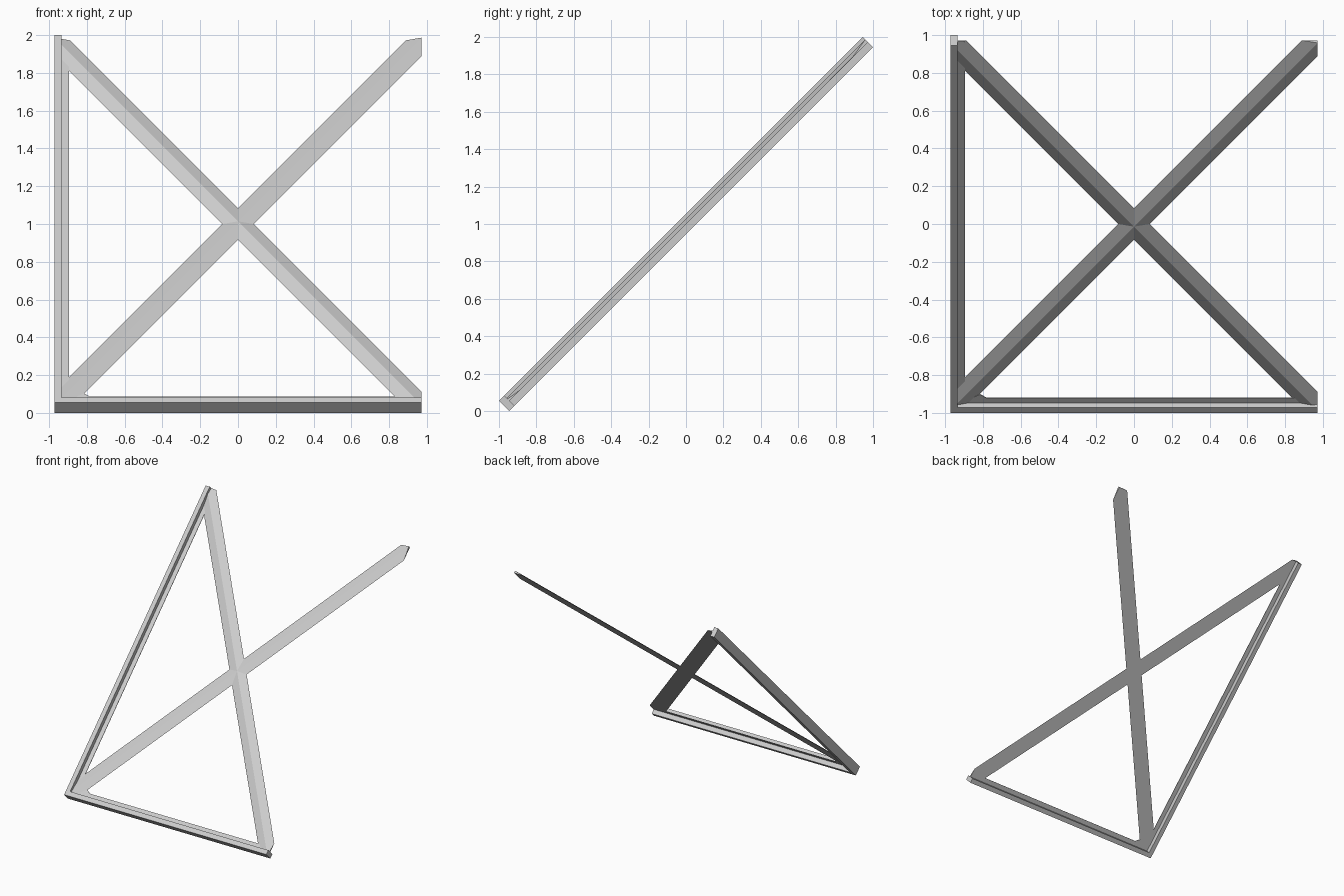
import bpy, bmesh, math
from mathutils import Vector

if "Cube" in bpy.data.objects:
    bpy.data.objects.remove(bpy.data.objects["Cube"], do_unlink=True)

HX = 0.9725                  # half width of the frame
HV = HX * math.sqrt(2)       # half length along the slope
T = 0.039                    # rail width and half thickness
RIDGE = 0.02                 # height of the brace ridge

grey = bpy.data.materials.new("light_grey")
grey.use_nodes = True
colour = (0.6, 0.6, 0.6, 1)
grey.diffuse_color = colour
grey.node_tree.nodes["Principled BSDF"].inputs["Base Color"].default_value = colour


def finish(name, bm):
    """Turn a flat-lying part into an object tilted with the frame."""
    bmesh.ops.recalc_face_normals(bm, faces=bm.faces)
    mesh = bpy.data.meshes.new(name)
    bm.to_mesh(mesh)
    bm.free()
    mesh.materials.append(grey)
    obj = bpy.data.objects.new(name, mesh)
    obj.rotation_euler.x = math.radians(45)
    obj.location.z = 1
    bpy.context.collection.objects.link(obj)


def box(name, low, high):
    bm = bmesh.new()
    bmesh.ops.create_cube(bm, size=1)
    for v in bm.verts:
        v.co = Vector([b if c > 0 else a for a, b, c in zip(low, high, v.co)])
    finish(name, bm)


def prism(bm, ring, offset):
    """Extrude a closed ring of points by an offset."""
    face = bm.faces.new([bm.verts.new(p) for p in ring])
    new = bmesh.ops.extrude_face_region(bm, geom=[face], use_keep_orig=True)["geom"]
    bmesh.ops.translate(bm, vec=offset,
                        verts=[g for g in new if isinstance(g, bmesh.types.BMVert)])


def brace(name, side):
    """Ridged diagonal, trimmed to the edges of the frame."""
    along = Vector((side * HX, HV, 0)) * 1.2
    half = Vector((0, 0.0825 * math.sqrt(2), 0))
    bm = bmesh.new()
    prism(bm, [-along - half, -along + half, -along + Vector((0, 0, RIDGE))], along * 2)
    trims = [((HX, 0, 0), (1, 0, 0)), ((-HX + T / 2, 0, 0), (-1, 0, 0)),
             ((0, HV, 0), (0, 1, 0)), ((0, -HV + T / 2, 0), (0, -1, 0))]
    for point, normal in trims:
        bmesh.ops.bisect_plane(bm, geom=bm.verts[:] + bm.edges[:] + bm.faces[:],
                               plane_co=point, plane_no=normal, clear_outer=True)
        bmesh.ops.holes_fill(bm, edges=[e for e in bm.edges if e.is_boundary])
    finish(name, bm)


# Outer rails
box("side_rail", (-HX, -HV, -T), (-HX + T, HV, T))
box("bottom_rail", (-HX, -HV, -T), (HX, -HV + T, T))

# Thin lips along the inside of the rails
LIP = 0.004
box("side_lip", (-HX + T / 2, -HV + T / 2, 0), (-HX + 2 * T, HV, LIP))
box("bottom_lip", (-HX + T / 2, -HV + T / 2, 0), (HX, -HV + 2 * T, LIP))

# Crossed diagonals
brace("rising_brace", 1)
brace("falling_brace", -1)

# Small corner gusset
bm = bmesh.new()
prism(bm, [Vector((-0.86, -1.3, 0)), Vector((-0.78, -1.3, 0)),
           Vector((-0.815, -1.272, 0))], Vector((0, 0, LIP)))
finish("corner_gusset", bm)
